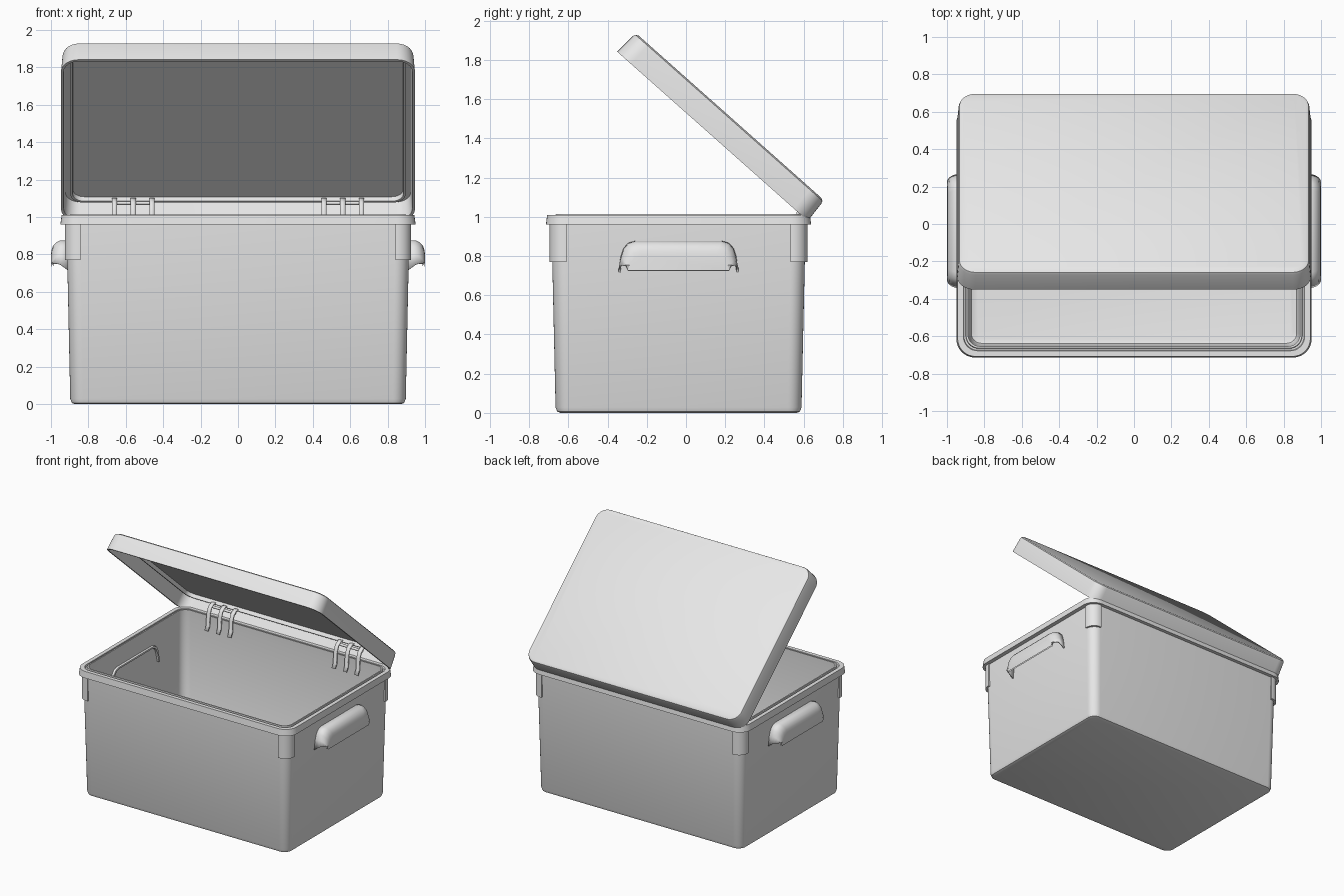
import bpy, bmesh, math
from mathutils import Matrix

cube = bpy.data.objects.get("Cube")
if cube:
    bpy.data.objects.remove(cube)

CY = -0.038   # centre of the box in y

grey = bpy.data.materials.new("light_grey_plastic")
grey.use_nodes = True
grey.diffuse_color = (0.8, 0.8, 0.8, 1)
grey.node_tree.nodes["Principled BSDF"].inputs["Base Color"].default_value = (0.8, 0.8, 0.8, 1)


def loft(name, rows, closed=True, cap_start=False, cap_end=False, thickness=0, matrix=None):
    """Skin a list of equally long point rows into one smooth-shaded object."""
    bm = bmesh.new()
    rings = [[bm.verts.new(p) for p in row] for row in rows]
    n = len(rows[0])
    for a, b in zip(rings, rings[1:]):
        for i in range(n if closed else n - 1):
            j = (i + 1) % n
            bm.faces.new((a[i], a[j], b[j], b[i]))
    if cap_start:
        bm.faces.new(rings[0][::-1])
    if cap_end:
        bm.faces.new(rings[-1])
    bmesh.ops.recalc_face_normals(bm, faces=bm.faces)
    if matrix:
        bm.transform(matrix)
    mesh = bpy.data.meshes.new(name)
    bm.to_mesh(mesh)
    bm.free()
    mesh.materials.append(grey)
    obj = bpy.data.objects.new(name, mesh)
    bpy.context.collection.objects.link(obj)
    if thickness:
        mod = obj.modifiers.new("thickness", 'SOLIDIFY')
        mod.thickness = thickness
        mod.offset = 0
    bpy.ops.object.select_all(action='DESELECT')
    obj.select_set(True)
    bpy.context.view_layer.objects.active = obj
    bpy.ops.object.shade_smooth_by_angle(angle=math.radians(35))
    return obj


def arc(cx, cy, r, start, steps=8):
    return [(cx + r * math.cos(start + math.pi / 2 * i / steps),
             cy + r * math.sin(start + math.pi / 2 * i / steps)) for i in range(steps + 1)]


def rounded_ring(hx, hy, r, z, cy=0.0):
    """Rounded rectangle outline at height z."""
    pts = []
    for k, (sx, sy) in enumerate([(1, 1), (-1, 1), (-1, -1), (1, -1)]):
        pts += arc(sx * (hx - r), sy * (hy - r), r, k * math.pi / 2)
    return [(x, y + cy, z) for x, y in pts]


# Box: outer wall, flared rim with a groove, inner wall and floor
box_profile = [
    (0.872, 0.602, 0.05, 0.0), (0.888, 0.618, 0.06, 0.006), (0.897, 0.627, 0.07, 0.028),
    (0.917, 0.648, 0.075, 0.96), (0.950, 0.676, 0.10, 0.96), (0.943, 0.670, 0.095, 1.01),
    (0.912, 0.640, 0.075, 1.01), (0.909, 0.637, 0.075, 0.997), (0.900, 0.628, 0.07, 0.997),
    (0.898, 0.626, 0.07, 1.013), (0.888, 0.616, 0.065, 1.013), (0.890, 0.618, 0.065, 0.95),
    (0.877, 0.607, 0.06, 0.04), (0.870, 0.600, 0.055, 0.022), (0.852, 0.582, 0.045, 0.015)]
loft("box", [rounded_ring(*p, CY) for p in box_profile], cap_start=True, cap_end=True)

# Lid: shallow tray tilted open, with a sealing rib inside
lid_profile = [
    (0.883, 0.588, 0.06, 0.119), (0.885, 0.590, 0.06, 0.090), (0.897, 0.602, 0.07, 0.090),
    (0.899, 0.604, 0.07, 0.119), (0.924, 0.630, 0.08, 0.119), (0.932, 0.637, 0.085, 0.0),
    (0.946, 0.650, 0.095, 0.0), (0.938, 0.643, 0.09, 0.112), (0.933, 0.638, 0.085, 0.126),
    (0.917, 0.622, 0.075, 0.134)]
tilt = Matrix.Translation((0, 0.135, 1.41)) @ Matrix.Rotation(math.radians(-41.6), 4, 'X')
loft("lid", [rounded_ring(*p) for p in lid_profile], cap_start=True, cap_end=True, matrix=tilt)


# Handles: hoods open underneath, with a slim arch on the inner wall
def arch(x, w, top, bottom):
    half = [(w, bottom), (w - 0.012, top - 0.075), (w - 0.025, top - 0.035),
            (w - 0.047, top - 0.01), (w - 0.08, top)]
    return [(x, CY + y, z) for y, z in half] + [(x, CY - y, z) for y, z in reversed(half)]


hood = [(0.908, 0.302, 0.872, 0.715), (0.95, 0.299, 0.87, 0.745), (0.968, 0.294, 0.862, 0.752),
        (0.984, 0.284, 0.845, 0.752), (0.991, 0.275, 0.825, 0.752), (0.995, 0.270, 0.80, 0.752)]
inner_arch = [(0.892, 0.302, 0.865, 0.715), (0.872, 0.300, 0.863, 0.715),
              (0.872, 0.288, 0.850, 0.715), (0.892, 0.286, 0.848, 0.715)]
for side, s in (("left", 1), ("right", -1)):
    loft(side + "_handle", [arch(s * x, *p) for x, *p in hood],
         closed=False, cap_end=True, thickness=0.01)
    loft(side + "_handle_inner_arch", [arch(s * x, *p) for x, *p in inner_arch], closed=False)

# Corner brackets under the rim
for side, sx in (("left", 1), ("right", -1)):
    for end, sy in (("front", -1), ("back", 1)):
        hx, hy, r, leg = 0.926, 0.657, 0.075, 0.055
        cx, cy = hx - r, hy - r
        outer = [(hx, cy + r - leg - 0.03)] + arc(cx, cy, r, 0) + [(cx + r - leg - 0.03, hy)]
        inner = [(hx - 0.022, outer[0][1])] + arc(cx, cy, r - 0.022, 0) + [(outer[-1][0], hy - 0.022)]
        outline = outer + inner[::-1]
        loft(f"{end}_{side}_corner_bracket",
             [[(sx * x, CY + sy * y, z) for x, y in outline] for z in (0.77, 0.965)],
             cap_start=True, cap_end=True)

# Hinges: three straps with hooked ends, joined by a pin
strap = [(0.668, 1.082), (0.625, 1.095), (0.592, 1.075), (0.572, 1.03), (0.566, 0.94), (0.545, 0.905)]
for side, s in (("left", 1), ("right", -1)):
    for i, x in enumerate((0.46, 0.56, 0.66)):
        rows = [[(s * x - 0.014, y, z), (s * x + 0.014, y, z)] for y, z in strap]
        loft(f"{side}_hinge_strap_{i + 1}", rows, closed=False, thickness=0.014)
    pin = [[(s * x, 0.612 + 0.01 * math.cos(a * math.pi / 6), 1.075 + 0.01 * math.sin(a * math.pi / 6))
            for a in range(12)] for x in (0.45, 0.67)]
    loft(side + "_hinge_pin", pin, cap_start=True, cap_end=True)
